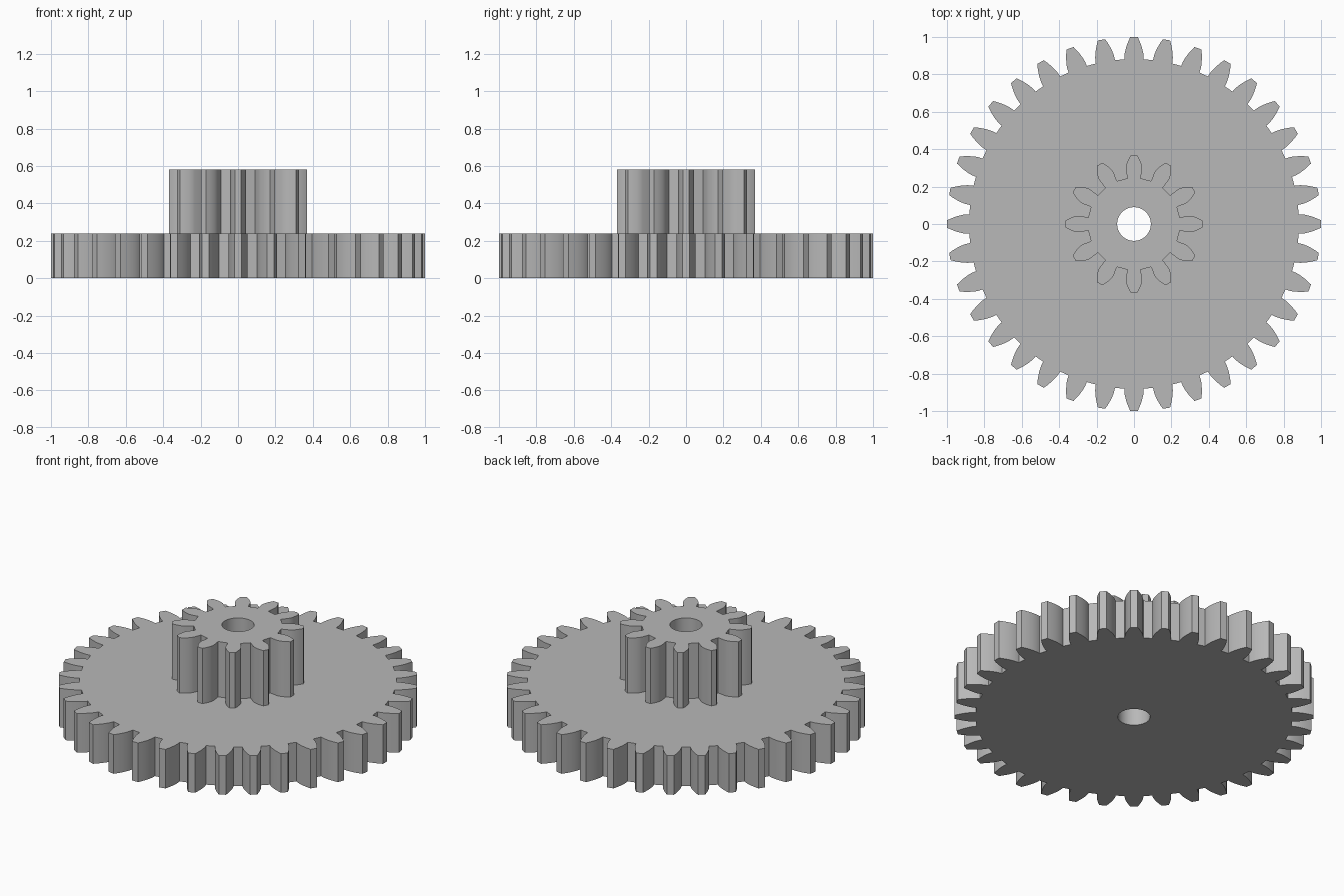
import bpy
import bmesh
import math
from mathutils import Vector

default_cube = bpy.data.objects.get("Cube")
if default_cube:
    bpy.data.objects.remove(default_cube, do_unlink=True)

MODULE = 2 / 38              # tooth size shared by both gears
PRESSURE = math.radians(20)  # flank pressure angle
BORE = 0.09

grey = bpy.data.materials.new("plain grey")
grey.use_nodes = True
colour = (0.48, 0.48, 0.48, 1)
grey.diffuse_color = colour
grey.node_tree.nodes["Principled BSDF"].inputs["Base Color"].default_value = colour


def involute(angle):
    return math.tan(angle) - angle


def gear_outline(teeth, root):
    """Points around a spur gear with involute flanks and radial roots."""
    pitch = MODULE * teeth / 2
    base = pitch * math.cos(PRESSURE)
    tip = pitch + MODULE
    steps = 5
    flank = []
    for i in range(steps + 1):
        r = base + (tip - base) * i / steps
        half = math.pi / (2 * teeth) + involute(PRESSURE) - involute(math.acos(min(1, base / r)))
        flank.append((r, half))
    flank.insert(0, (root, flank[0][1]))
    tooth = [(r, -a) for r, a in flank] + [(r, a) for r, a in reversed(flank)]
    return [(r, a + math.tau * k / teeth) for k in range(teeth) for r, a in tooth]


def add_gear(name, teeth, root, bottom, top):
    bm = bmesh.new()
    bore = [(BORE, math.tau * i / 48) for i in range(48)]
    # Toothed outline and bore, filled between
    for loop in (gear_outline(teeth, root), bore):
        verts = [bm.verts.new((r * math.cos(a), r * math.sin(a), bottom)) for r, a in loop]
        for i, v in enumerate(verts):
            bm.edges.new((v, verts[(i + 1) % len(verts)]))
    bmesh.ops.triangle_fill(bm, edges=bm.edges[:], use_beauty=True, normal=Vector((0, 0, 1)))
    # Raise the filled profile into a solid
    raised = bmesh.ops.extrude_face_region(bm, geom=bm.faces[:], use_keep_orig=True)
    moved = [g for g in raised["geom"] if isinstance(g, bmesh.types.BMVert)]
    bmesh.ops.translate(bm, verts=moved, vec=(0, 0, top - bottom))
    bmesh.ops.recalc_face_normals(bm, faces=bm.faces[:])
    mesh = bpy.data.meshes.new(name)
    bm.to_mesh(mesh)
    bm.free()
    mesh.materials.append(grey)
    gear = bpy.data.objects.new(name, mesh)
    bpy.context.collection.objects.link(gear)
    bpy.ops.object.select_all(action="DESELECT")
    gear.select_set(True)
    bpy.context.view_layer.objects.active = gear
    bpy.ops.object.shade_smooth_by_angle(angle=math.radians(25))


add_gear("large_gear", 36, 0.882, 0, 0.24)
add_gear("small_gear", 12, 0.247, 0.24, 0.58)
